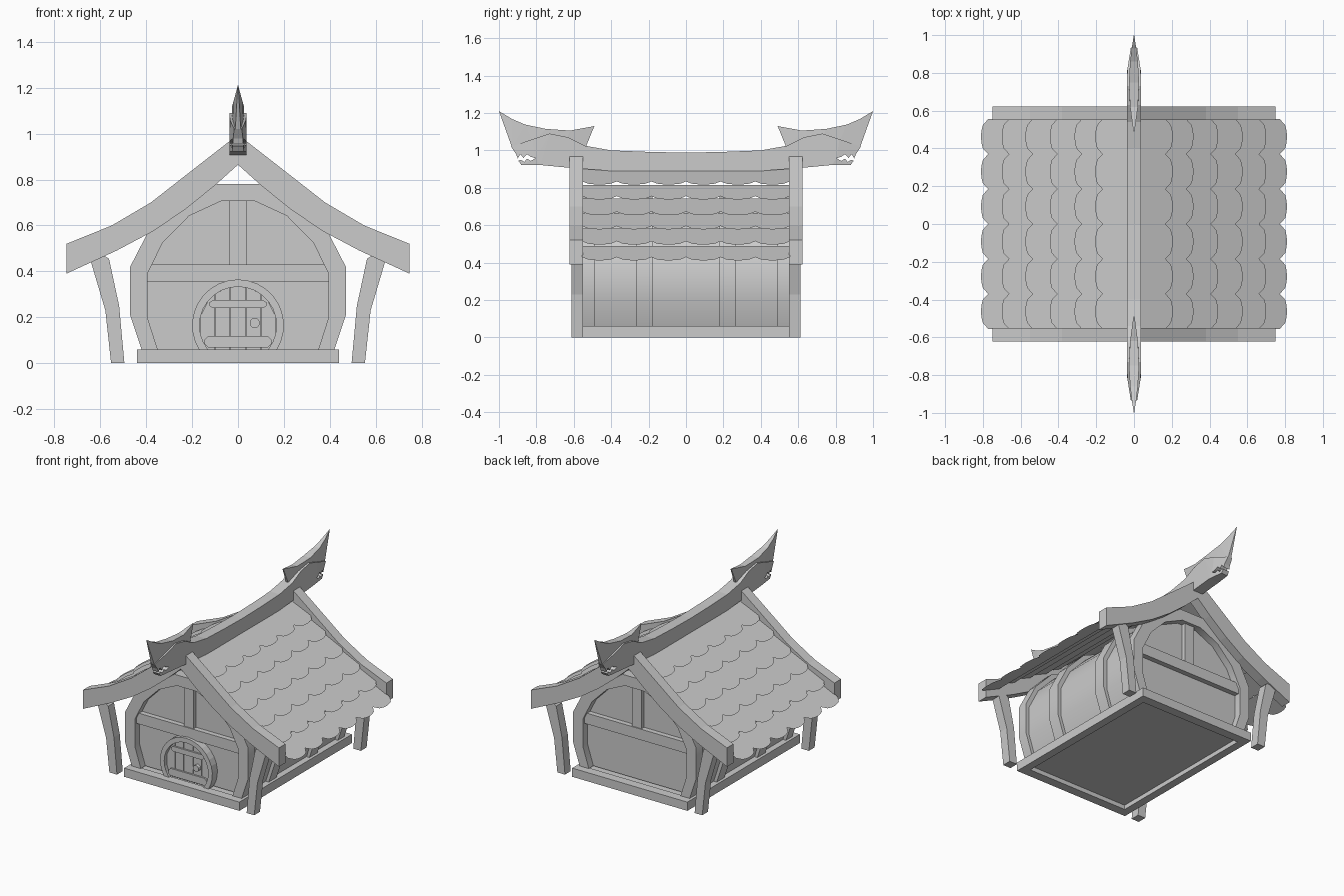
import bpy, bmesh, math

if "Cube" in bpy.data.objects:
    bpy.data.objects.remove(bpy.data.objects["Cube"])


def make(name, verts, faces, tri=False, smooth=False, recalc=True):
    me = bpy.data.meshes.new(name)
    bm = bmesh.new()
    vs = [bm.verts.new(v) for v in verts]
    for f in faces:
        bm.faces.new([vs[i] for i in f])
    if recalc:
        bmesh.ops.recalc_face_normals(bm, faces=bm.faces)
    if tri:
        bmesh.ops.triangulate(bm, faces=[f for f in bm.faces if len(f.verts) > 4])
    bm.to_mesh(me)
    bm.free()
    ob = bpy.data.objects.new(name, me)
    bpy.context.collection.objects.link(ob)
    if smooth:
        bpy.ops.object.select_all(action='DESELECT')
        ob.select_set(True)
        bpy.context.view_layer.objects.active = ob
        bpy.ops.object.shade_smooth_by_angle(angle=math.radians(50))
    return ob


def solid(name, a, b, **kw):
    """Closed solid between two matching outlines."""
    n = len(a)
    faces = [list(range(n)), list(range(2 * n - 1, n - 1, -1))]
    faces += [[i, (i + 1) % n, n + (i + 1) % n, n + i] for i in range(n)]
    return make(name, a + b, faces, **kw)


def prism(name, pts, y0, y1, **kw):
    """x-z outline extruded along y."""
    return solid(name, [(x, y0, z) for x, z in pts], [(x, y1, z) for x, z in pts], **kw)


def side_solid(name, pts, width):
    """y-z outline given a half width that varies along y."""
    return solid(name, [(width(y), y, z) for y, z in pts],
                 [(-width(y), y, z) for y, z in pts], tri=True)


def box(name, x0, x1, y0, y1, z0, z1):
    return prism(name, [(x0, z0), (x1, z0), (x1, z1), (x0, z1)], y0, y1)


def sym(half):
    """Complete a right-hand half outline with its mirror image."""
    return half + [(-x, z) for x, z in reversed(half)]


def lerp(keys, t):
    for (a, va), (b, vb) in zip(keys, keys[1:]):
        if t <= b:
            return va + (vb - va) * (t - a) / (b - a)
    return keys[-1][1]


# base sill frame and floor
for s, n in ((-1, "front"), (1, "back")):
    box(n + "_sill", -0.44, 0.44, s * 0.55, s * 0.613, 0, 0.06)
for s, n in ((-1, "left"), (1, "right")):
    box(n + "_sill", s * 0.385, s * 0.44, -0.55, 0.55, 0, 0.06)
box("floor", -0.39, 0.39, -0.555, 0.555, 0.03, 0.05)

# barrel-shaped body with four arched ribs
outer = [(0.42, 0.06), (0.47, 0.21), (0.47, 0.42), (0.39, 0.575), (0.26, 0.71), (0.10, 0.78)]
inner = [(0.35, 0.06), (0.395, 0.20), (0.395, 0.39), (0.328, 0.525), (0.213, 0.642), (0.074, 0.706)]
wall = [((a + c) / 2 + 0.012, (b + d) / 2) for (a, b), (c, d) in zip(outer, inner)]
prism("barrel_wall", sym(wall), -0.51, 0.51, smooth=True)
for i, (y0, y1) in enumerate(((-0.56, -0.49), (-0.265, -0.18), (0.18, 0.265), (0.49, 0.56))):
    prism("arch_rib_%d" % i, sym(outer) + sym(inner)[::-1], y0, y1, smooth=True)

# timber cross beams on both gable walls
for s, n in ((-1, "front"), (1, "back")):
    box(n + "_cross_beam", -0.40, 0.40, s * 0.505, s * 0.545, 0.355, 0.43)
    box(n + "_king_post", -0.037, 0.037, s * 0.505, s * 0.538, 0.43, 0.71)

# round door: frame, boards, straps and knob
CZ = 0.165


def arc(r, n=20):
    a0 = math.asin((0.06 - CZ) / r)
    return [(r * math.cos(a0 + (math.pi - 2 * a0) * i / n),
             CZ + r * math.sin(a0 + (math.pi - 2 * a0) * i / n)) for i in range(n + 1)]


prism("door_frame", arc(0.20) + arc(0.168)[::-1], -0.565, -0.508)
edges = [-0.165, -0.10, -0.035, 0.035, 0.10, 0.165]
for i, (a, b) in enumerate(zip(edges, edges[1:])):
    a, b = a + 0.002, b - 0.002
    tops = [(x, CZ + math.sqrt(0.168 ** 2 - x * x)) for x in (b, (a + b) / 2, a)]
    prism("door_board_%d" % i, [(a, 0.06), (b, 0.06)] + tops, -0.54, -0.508)
for n, w, z0, z1 in (("upper", 0.125, 0.24, 0.275), ("lower", 0.145, 0.068, 0.118)):
    h = z1 - z0
    prism(n + "_door_strap", sym([(w - 0.015, z0), (w, z0 + h * 0.3), (w, z0 + h * 0.7), (w - 0.015, z1)]),
          -0.552, -0.53)
prism("door_knob", [(0.073 + 0.022 * math.cos(k * math.pi / 6), 0.175 + 0.022 * math.sin(k * math.pi / 6))
                    for k in range(12)], -0.565, -0.535)

# curved gable boards and corner legs
top = [(0.0, 0.995), (0.04, 0.965), (0.22, 0.825), (0.38, 0.70), (0.55, 0.60), (0.748, 0.52)]
low = [(0.0, 0.865), (0.10, 0.775), (0.23, 0.67), (0.37, 0.575), (0.53, 0.49), (0.748, 0.39)]
leg = [(0.495, 0), (0.553, 0), (0.578, 0.23), (0.642, 0.445), (0.60, 0.48), (0.562, 0.455), (0.518, 0.25)]
for s, n in ((-1, "front"), (1, "back")):
    right = top + low[::-1]
    for m, side in ((1, "right"), (-1, "left")):
        prism("%s_%s_gable_board" % (n, side), [(m * x, z) for x, z in right], s * 0.55, s * 0.622, tri=True)
        prism("%s_%s_leg" % (n, side), [(m * x, z) for x, z in leg], s * 0.55, s * 0.613, tri=True)

# overlapping rows of thin scalloped shingles, each lying flatter than the roof
tips = [(0.205, 0.818), (0.315, 0.738), (0.445, 0.655), (0.575, 0.578), (0.70, 0.497), (0.81, 0.412)]
starts = [(0.0, 0.905)]
for (px, pz), (x, z) in zip(tips, tips[1:]):
    starts.append((px - 0.06, z + (x - px + 0.06) * 0.46))
N, SEG = 6, 6
for m, side in ((1, "right"), (-1, "left")):
    for r, (st, tip) in enumerate(zip(starts, tips)):
        run = tip[0] - st[0]
        verts, faces = [], []
        for k in range(N * SEG + 1):
            y = -0.555 + 1.11 * k / (N * SEG)
            u = (k % SEG) / SEG * 2 - 1
            t = 1 - 0.038 * (1 - math.sqrt(max(0, 1 - u * u))) / run
            verts += [(m * st[0], y, st[1]),
                      (m * (st[0] + run * t), y, st[1] + (tip[1] - st[1]) * t)]
            if k:
                f = [2 * k - 2, 2 * k - 1, 2 * k + 1, 2 * k]
                faces.append(f if m > 0 else f[::-1])
        make("%s_shingle_row_%d" % (side, r), verts, faces, recalc=False)

# ridge beam ending in open-mouthed beast heads
half = [(0.0, 0.988), (0.2, 0.992), (0.4, 1.0), (0.54, 1.025), (0.63, 1.07), (0.73, 1.09), (0.82, 1.06),
        (0.935, 1.02), (0.908, 0.98), (0.90, 0.957), (0.885, 0.98), (0.87, 0.96), (0.85, 0.98),
        (0.83, 0.966), (0.805, 0.958), (0.83, 0.944), (0.85, 0.956), (0.865, 0.938), (0.882, 0.95),
        (0.897, 0.945), (0.88, 0.922), (0.78, 0.922), (0.60, 0.905), (0.4, 0.89), (0.2, 0.888), (0.0, 0.887)]
ridge = half + [(-y, z) for y, z in half[-2:0:-1]]
side_solid("ridge_beam", ridge, lambda y: lerp([(0, 0.037), (0.8, 0.038), (0.94, 0.016)], abs(y)))

# swept crests above the heads
crest = [(1.0, 1.21), (0.93, 1.168), (0.86, 1.138), (0.75, 1.115), (0.62, 1.106), (0.49, 1.13),
         (0.535, 1.02), (0.64, 1.05), (0.73, 1.07), (0.82, 1.045), (0.93, 1.015)]
for s, n in ((-1, "front"), (1, "back")):
    side_solid(n + "_crest", [(s * y, z) for y, z in crest],
               lambda y: lerp([(0.49, 0.003), (0.63, 0.022), (0.75, 0.027), (0.87, 0.02), (0.93, 0.012), (1.0, 0.001)],
                              abs(y)))
